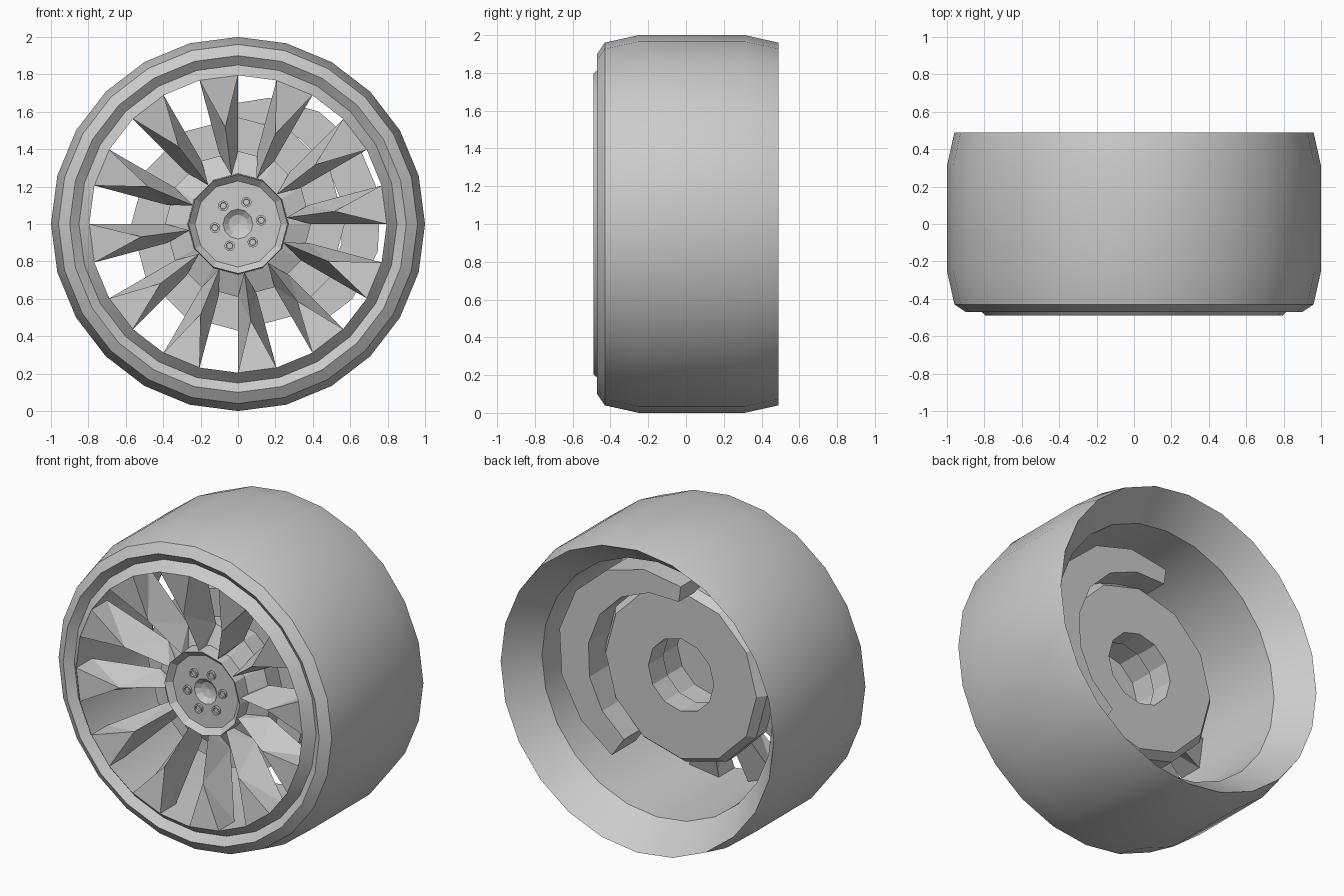
import bpy, bmesh
from math import sin, cos, pi, radians

if "Cube" in bpy.data.objects:
    bpy.data.objects.remove(bpy.data.objects["Cube"])

CZ = 1.0  # axle height


def pol(r, deg, y, cx=0.0, cz=0.0):
    a = radians(deg)
    return (cx + r * cos(a), y, CZ + cz + r * sin(a))


def finish(name, bm, smooth=None):
    bmesh.ops.recalc_face_normals(bm, faces=bm.faces[:])
    me = bpy.data.meshes.new(name)
    bm.to_mesh(me)
    bm.free()
    ob = bpy.data.objects.new(name, me)
    bpy.context.collection.objects.link(ob)
    if smooth:
        bpy.ops.object.select_all(action='DESELECT')
        ob.select_set(True)
        bpy.context.view_layer.objects.active = ob
        bpy.ops.object.shade_smooth_by_angle(angle=radians(smooth))
    return ob


def lathe(name, profile, segs, closed=True, smooth=None, phase=0, cx=0, cz=0):
    """Spin a (radius, y) profile around the axle; r = 0 makes a pole."""
    bm = bmesh.new()
    rings = []
    for r, y in profile:
        if r == 0:
            rings.append([bm.verts.new(pol(0, 0, y, cx, cz))] * segs)
        else:
            rings.append([bm.verts.new(pol(r, phase + 360 * i / segs, y, cx, cz))
                          for i in range(segs)])
    pairs = list(zip(rings, rings[1:]))
    if closed:
        pairs.append((rings[-1], rings[0]))
    for a, b in pairs:
        for i in range(segs):
            j = (i + 1) % segs
            vs = list(dict.fromkeys([a[i], a[j], b[j], b[i]]))
            if len(vs) > 2:
                bm.faces.new(vs)
    return finish(name, bm, smooth)


# Tyre tread, front lip and inner barrel as one closed section
lathe("tyre_and_rim", [
    (0.96, 0.49), (1.0, 0.31), (1.0, -0.25), (0.96, -0.43), (0.90, -0.47),
    (0.85, -0.43), (0.795, -0.49), (0.795, -0.40), (0.81, 0.29)], 24, smooth=30)

# Twelve wedge spokes, each spanning alternate rim segments
bm = bmesh.new()
for k in range(12):
    a0 = 90 + 30 * k
    a1, am = a0 + 15, a0 + 7.5
    A, B, P, H, A2, B2, QA, QB, R = [bm.verts.new(p) for p in (
        pol(0.795, a0, -0.488), pol(0.795, a1, -0.488), pol(0.52, am, -0.45),
        pol(0.26, am, -0.345), pol(0.795, a0, -0.33), pol(0.795, a1, -0.33),
        pol(0.39, a0, -0.22), pol(0.39, a1, -0.22), pol(0.26, am, -0.24))]
    for f in ((A, B, P), (A, P, A2), (P, QA, A2), (P, H, QA), (B, B2, P),
              (P, B2, QB), (P, QB, H), (A2, QA, QB, B2), (A, A2, B2, B),
              (H, R, QA), (H, QB, R), (QA, R, QB)):
        bm.faces.new(f)
finish("spokes", bm)

# Hub with recessed face and shallow web between the spoke roots
lathe("hub", [
    (0, -0.29), (0.05, -0.30), (0.08, -0.325), (0.23, -0.325), (0.265, -0.36),
    (0.27, -0.27), (0.39, -0.22), (0.39, -0.05), (0.25, -0.05),
    (0.25, -0.27), (0, -0.27)], 12, closed=False, phase=0, smooth=None)

# Brake disc with chamfered back edge
lathe("brake_disc", [(0.23, 0.05), (0.53, 0.05), (0.57, 0.0), (0.57, -0.10),
                     (0.23, -0.10)], 12)

# Wheel nuts
for i in range(6):
    a = radians(9 + 60 * i)
    lathe("wheel_nut", [(0.028, -0.31), (0.028, -0.34), (0.018, -0.34),
                        (0.016, -0.33), (0, -0.33)], 12, closed=False,
          cx=0.125 * cos(a), cz=0.125 * sin(a))

# Brake caliper: crescent wrapping the upper right of the disc
bm = bmesh.new()
sections = []
N = 7
for i in range(N + 1):
    t = -55 + 153 * i / N
    bulge = sin(pi * i / N)
    ro, ri = 0.69 - 0.05 * i / N + 0.11 * bulge, 0.54 + 0.03 * bulge
    sections.append([bm.verts.new(pol(r, t, y)) for r, y in
                     ((ri, 0.18), (ro, 0.18), (ro, -0.06), (ri, -0.06))])
for s, t in zip(sections, sections[1:]):
    for i in range(4):
        j = (i + 1) % 4
        bm.faces.new((s[i], s[j], t[j], t[i]))
bm.faces.new(sections[0])
bm.faces.new(sections[-1])
finish("brake_caliper", bm)
